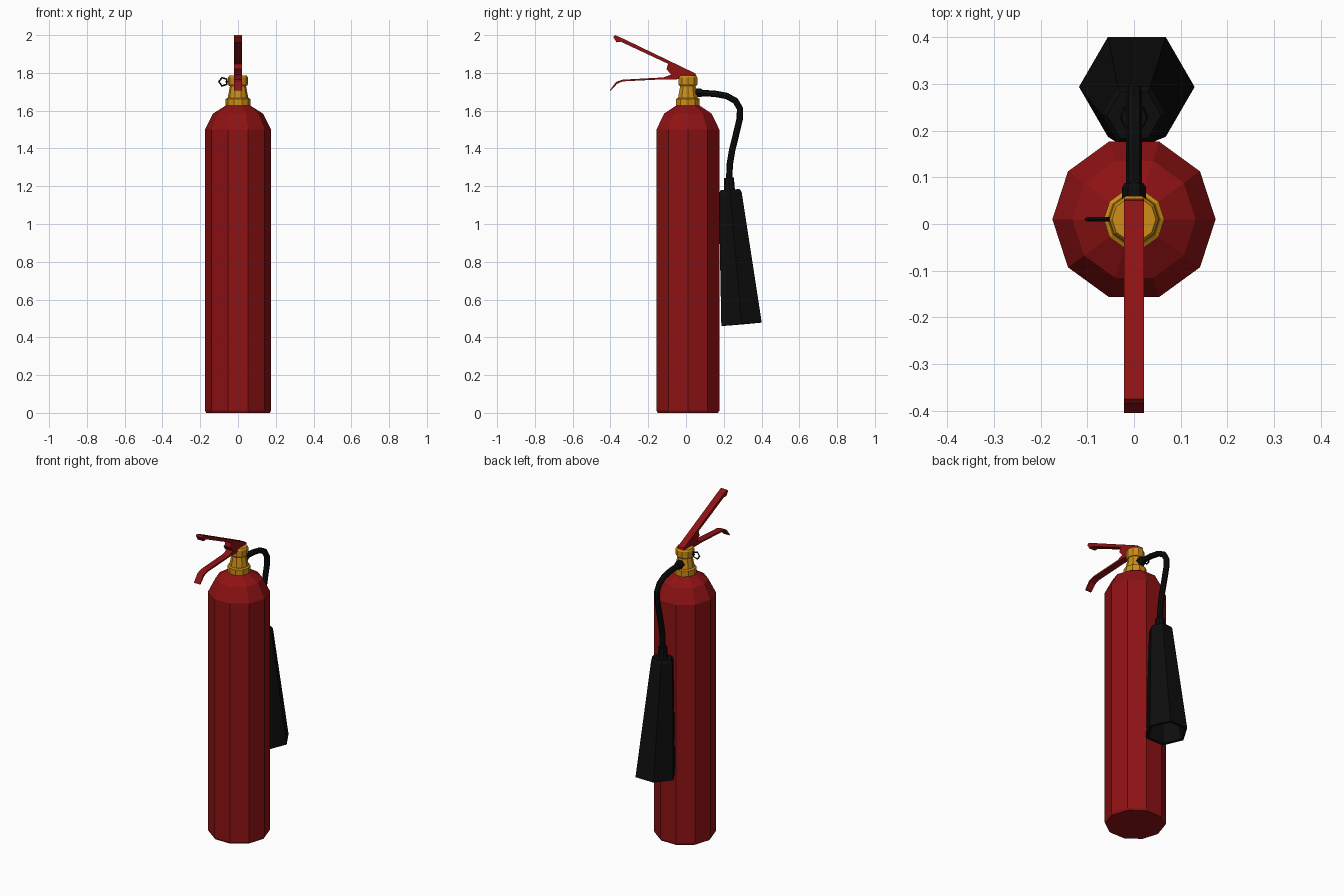
import bpy, bmesh, math
from mathutils import Vector

if "Cube" in bpy.data.objects:
    bpy.data.objects.remove(bpy.data.objects["Cube"])


def material(name, rgb):
    m = bpy.data.materials.new(name)
    m.diffuse_color = (*rgb, 1)
    m.use_nodes = True
    m.node_tree.nodes["Principled BSDF"].inputs["Base Color"].default_value = m.diffuse_color
    return m


RED = material("red paint", (0.27, 0.006, 0.007))
BRASS = material("brass", (0.62, 0.27, 0.008))
BLACK = material("black rubber", (0.004, 0.004, 0.004))


def finish(name, bm, mat):
    bmesh.ops.recalc_face_normals(bm, faces=bm.faces)
    me = bpy.data.meshes.new(name)
    bm.to_mesh(me)
    bm.free()
    me.materials.append(mat)
    ob = bpy.data.objects.new(name, me)
    bpy.context.collection.objects.link(ob)
    return ob


def loft(name, stations, sides, mat, phase=0.0):
    """Tube of polygon rings; stations are (centre, radius). Rings follow the path in the YZ plane."""
    bm = bmesh.new()
    rings = []
    pts = [Vector(c) for c, r in stations]
    overall = (pts[-1] - pts[0]).normalized()
    for i, (c, r) in enumerate(stations):
        t = pts[min(i + 1, len(pts) - 1)] - pts[max(i - 1, 0)]
        t = t.normalized() if t.length > 1e-5 else overall
        if t.dot(overall) < 0.2 and name != "hose":
            t = overall
        u = Vector((1, 0, 0))
        u = (u - t * u.dot(t)).normalized()
        v = t.cross(u)
        rings.append([bm.verts.new(pts[i] + r * (u * math.cos(a) + v * math.sin(a)))
                      for a in (phase + 2 * math.pi * k / sides for k in range(sides))])
    for a, b in zip(rings, rings[1:]):
        for k in range(sides):
            j = (k + 1) % sides
            bm.faces.new((a[k], a[j], b[j], b[k]))
    bm.faces.new(rings[0])
    bm.faces.new(rings[-1])
    return finish(name, bm, mat)


def upright(name, profile, mat):
    return loft(name, [((0, 0.01, z), r) for r, z in profile], 10, mat)


def plate(name, outline, half, mat):
    """Side outline in (y, z) extruded across x."""
    bm = bmesh.new()
    f = bm.faces.new([bm.verts.new((-half, y, z)) for y, z in outline])
    ext = bmesh.ops.extrude_face_region(bm, geom=[f], use_keep_orig=True)
    new = [g for g in ext["geom"] if isinstance(g, bmesh.types.BMVert)]
    bmesh.ops.translate(bm, verts=new, vec=(2 * half, 0, 0))
    bmesh.ops.triangulate(bm, faces=[g for g in bm.faces if len(g.verts) > 4])
    return finish(name, bm, mat)


# Cylinder and brass valve
upright("cylinder", [(0.168, 0), (0.175, 0.012), (0.175, 1.5), (0.132, 1.585), (0.06, 1.63)], RED)
upright("valve_collar", [(0.065, 1.62), (0.065, 1.662), (0.056, 1.668)], BRASS)
upright("valve_neck", [(0.055, 1.665), (0.042, 1.735)], BRASS)
upright("valve_head", [(0.046, 1.73), (0.053, 1.74), (0.053, 1.775), (0.047, 1.785)], BRASS)

# Squeeze lever and carrying handle
plate("squeeze_lever", [(0.055, 1.783), (0.05, 1.797), (-0.33, 1.98), (-0.375, 2.0), (-0.385, 1.99),
                        (-0.368, 1.962), (-0.345, 1.965), (-0.095, 1.848), (-0.103, 1.82),
                        (-0.075, 1.785)], 0.021, RED)
plate("carry_handle", [(0.03, 1.79), (-0.08, 1.79), (-0.12, 1.776), (-0.335, 1.764), (-0.37, 1.752),
                       (-0.405, 1.706), (-0.398, 1.706), (-0.365, 1.742), (-0.335, 1.755),
                       (-0.12, 1.766), (-0.05, 1.766), (0.03, 1.775)], 0.021, RED)

# Hose with its nut and the horn connector
path = [(0.05, 1.694), (0.15, 1.69), (0.215, 1.678), (0.262, 1.652), (0.286, 1.61),
        (0.284, 1.555), (0.265, 1.475), (0.244, 1.39), (0.231, 1.31), (0.229, 1.22)]
loft("hose", [((0, y, z), 0.017) for y, z in path], 8, BLACK)
loft("hose_nut", [((0, 0.04, 1.695), 0.026), ((0, 0.078, 1.694), 0.026), ((0, 0.088, 1.694), 0.02)], 6, BLACK)
loft("horn_connector", [((0, 0.228, 1.245), 0.027), ((0, 0.229, 1.195), 0.027), ((0, 0.232, 1.165), 0.034)], 8, BLACK)

# Hollow discharge horn: outside down, then back up inside
horn = [(0.0, 0.233, 1.182, 0.058), (0.0, 0.234, 1.165, 0.070), (0.006, 0.294, 0.469, 0.124),
        (0.006, 0.294, 0.470, 0.108), (0.0, 0.238, 1.12, 0.055)]
loft("horn", [((x, y, z), r) for x, y, z, r in horn], 6, BLACK)

# Safety pin with pull ring
bpy.ops.mesh.primitive_torus_add(major_segments=5, minor_segments=4, major_radius=0.023, minor_radius=0.005,
                                 location=(-0.078, 0.01, 1.753), rotation=(math.pi / 2, math.pi, 0))
ring = bpy.context.object
ring.name = "pin_ring"
ring.data.materials.append(BLACK)
bpy.ops.mesh.primitive_cylinder_add(vertices=6, radius=0.005, depth=0.03,
                                    location=(-0.05, 0.01, 1.753), rotation=(0, math.pi / 2, 0))
pin = bpy.context.object
pin.name = "safety_pin"
pin.data.materials.append(BLACK)
